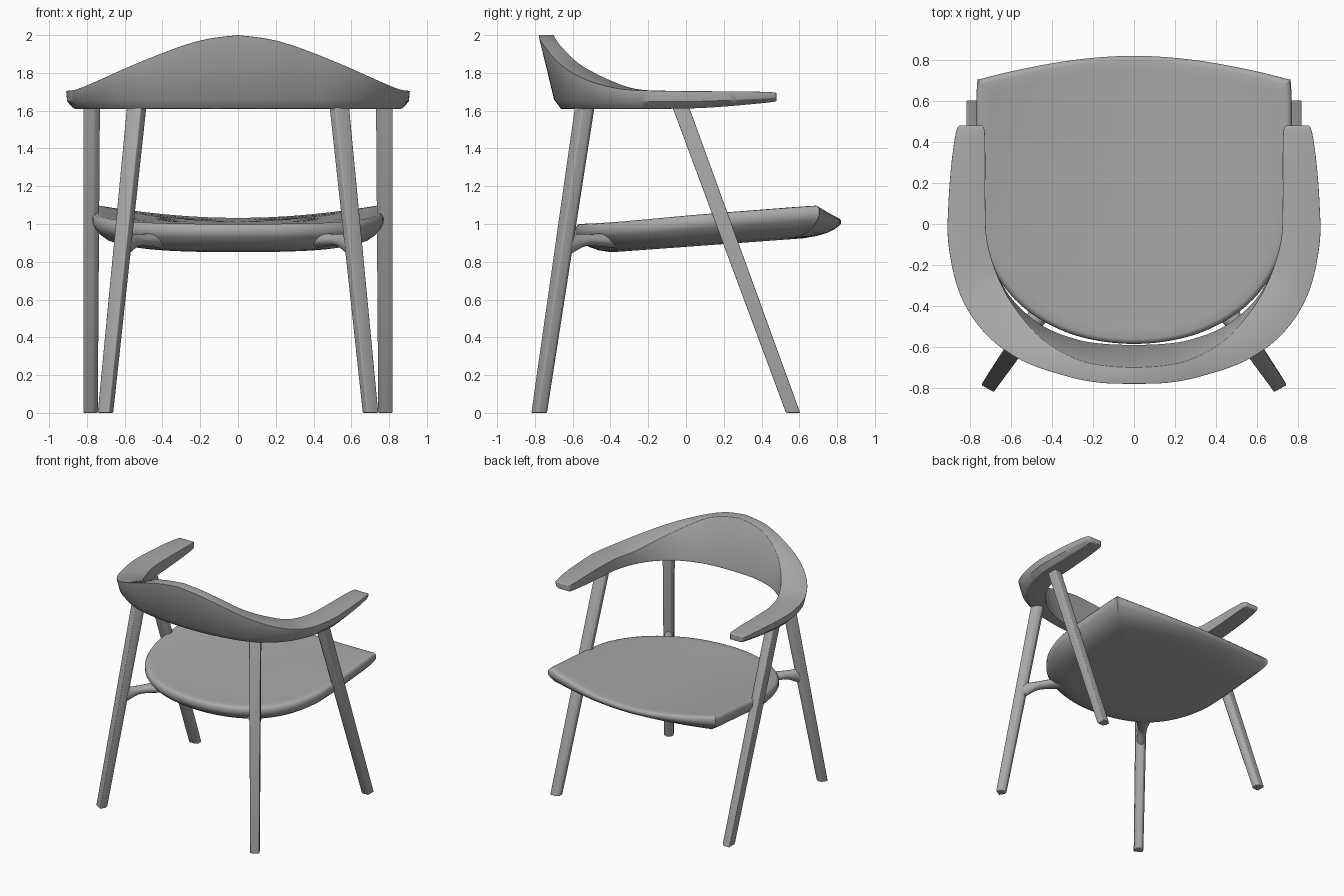
import bpy, bmesh, math
from mathutils import Vector

cube = bpy.data.objects.get("Cube")
if cube:
    bpy.data.objects.remove(cube, do_unlink=True)

grey = bpy.data.materials.new("plain grey")
grey.use_nodes = True
COLOUR = (0.4, 0.4, 0.4, 1)
grey.diffuse_color = COLOUR
grey.node_tree.nodes["Principled BSDF"].inputs["Base Color"].default_value = COLOUR


def spline(points, steps, closed=False):
    """Smooth curve through points of any dimension."""
    n, out = len(points), []
    pick = (lambda i: points[i % n]) if closed else (lambda i: points[min(max(i, 0), n - 1)])
    for i in range(n if closed else n - 1):
        for s in range(steps):
            t = s / steps
            out.append(tuple(
                b + t * (c - a) / 2 + t * t * (a - 2.5 * b + 2 * c - d / 2)
                + t ** 3 * (1.5 * (b - c) + (d - a) / 2)
                for a, b, c, d in zip(pick(i - 1), pick(i), pick(i + 1), pick(i + 2))))
    return out if closed else out + [tuple(points[-1])]


def loft(name, rings, bevel=0.0, angle=35):
    """Skin closed rings in order and cap both ends."""
    bm = bmesh.new()
    loops = [[bm.verts.new(p) for p in ring] for ring in rings]
    for low, high in zip(loops, loops[1:]):
        for i in range(len(low)):
            j = (i + 1) % len(low)
            bm.faces.new((low[i], low[j], high[j], high[i]))
    bm.faces.new(loops[0][::-1])
    bm.faces.new(loops[-1])
    bmesh.ops.recalc_face_normals(bm, faces=bm.faces)
    mesh = bpy.data.meshes.new(name)
    bm.to_mesh(mesh)
    bm.free()
    mesh.materials.append(grey)
    obj = bpy.data.objects.new(name, mesh)
    bpy.context.collection.objects.link(obj)
    bpy.ops.object.select_all(action="DESELECT")
    obj.select_set(True)
    bpy.context.view_layer.objects.active = obj
    if bevel:
        mod = obj.modifiers.new("soft edges", "BEVEL")
        mod.width, mod.segments, mod.limit_method = bevel, 3, "ANGLE"
        mod.angle_limit = math.radians(40)
        bpy.ops.object.modifier_apply(modifier=mod.name)
    bpy.ops.object.shade_smooth_by_angle(angle=math.radians(angle))
    return obj


# Backrest and arms: stations from the middle of the back to the arm tip
# outer x, y | inner top x, y | inner bottom x, y | top z, bottom z, undercut
stations = [
    (0, -.78, 0, -.70, 0, -.59, 2, 1.61, .62),
    (.16, -.775, .15, -.69, .14, -.585, 1.98, 1.61, .62),
    (.32, -.745, .29, -.655, .27, -.565, 1.935, 1.61, .58),
    (.55, -.665, .45, -.56, .43, -.505, 1.845, 1.61, .45),
    (.73, -.53, .58, -.41, .57, -.395, 1.765, 1.61, .32),
    (.85, -.34, .66, -.265, .66, -.26, 1.715, 1.61, .25),
    (.905, -.1, .715, -.09, .715, -.09, 1.705, 1.61, .22),
    (.905, .1, .725, .1, .725, .1, 1.703, 1.615, .22),
    (.89, .3, .725, .3, .725, .3, 1.702, 1.63, .22),
    (.868, .45, .728, .45, .728, .45, 1.698, 1.645, .22),
    (.85, .48, .742, .48, .742, .48, 1.692, 1.652, .2),
]


def arm_section(st, side):
    ox, oy, tx, ty, bx, by, top, bottom, under = st
    outer, inner = Vector((ox, oy)), Vector((bx, by))
    mid = outer.lerp(inner, max(under - .19, .02))
    low = outer.lerp(inner, under)
    lip = bottom + .4 * min(top - bottom, .12)
    pts = [(ox, oy, top), (tx, ty, top), (bx, by, bottom + .015),
           (bx, by, bottom), (*low, bottom), (*mid, lip)]
    return [(side * x, y, z) for x, y, z in pts]


smooth = spline(stations, 5)
loft("backrest_and_arms",
     [arm_section(s, -1) for s in reversed(smooth[1:])] + [arm_section(s, 1) for s in smooth],
     bevel=.012)

# Seat: one outline repeated as rings over the dished top and rounded belly
half = [(0, .82), (.25, .805), (.5, .765), (.735, .71), (.765, .68), (.77, .45), (.77, .15),
        (.75, -.05), (.665, -.26), (.51, -.43), (.28, -.545), (0, -.585)]
outline = spline(half + [(-x, y) for x, y in half[-2:0:-1]], 5, closed=True)


def seat_point(x, y, scale, depth):
    x, y = x * scale, .1 + (y - .1) * scale
    along = (y + .58) / 1.27
    top = 1 + .03 * along + .07 * along * (x / .75) ** 2
    belly = .85 + .08 * max(y + .4, 0) / 1.1
    return x, y, top + (belly - top) * depth


layers = [(.05, .04), (.4, .03), (.7, .02), (.9, .01), (.965, 0), (.985, .03), (1, .14), (1, .34),
          (.985, .46), (.95, .64), (.9, .8), (.82, .93), (.72, 1), (.4, 1), (.05, 1)]
loft("seat", [[seat_point(x, y, *layer) for x, y in outline] for layer in layers], angle=50)

# Legs: flat outside, chamfered inside, tapering toward the floor
PROFILE = [(1, -1), (1, 1), (-.4, 1), (-1, .45), (-1, -.45), (-.4, -1)]


def leg(name, top, foot, outward, top_width, foot_width):
    out = Vector((*outward, 0)).normalized()
    across = Vector((-out.y, out.x, 0))
    rings = [[Vector(c) + (out * a + across * b) * w / 2 for a, b in PROFILE]
             for c, w in ((foot, foot_width), (top, top_width))]
    loft(name, rings, bevel=.006)


for side, word in ((1, "left"), (-1, "right")):
    leg("front_leg_" + word, (side * .775, -.03, 1.625), (side * .78, .567, 0),
        (side, 0), .088, .075)
    leg("rear_leg_" + word, (side * .53, -.53, 1.625), (side * .697, -.773, 0),
        (side * .5, -.87), .087, .07)

    # Bracket flaring from the rear leg to the underside of the seat
    path = spline([(.61, -.645, .89, .075, .035), (.575, -.595, .9, .05, .035),
                   (.53, -.53, .915, .032, .036), (.47, -.45, .915, .035, .05),
                   (.41, -.36, .91, .04, .07)], 4)
    across = Vector((side * .8, .6, 0))
    rings = []
    for x, y, z, high, wide in path:
        centre = Vector((side * x, y, z))
        turns = [math.tau * i / 12 for i in range(12)]
        rings.append([centre + across * wide * math.cos(t) + Vector((0, 0, high * math.sin(t)))
                      for t in turns])
    loft("seat_bracket_" + word, rings, angle=60)
